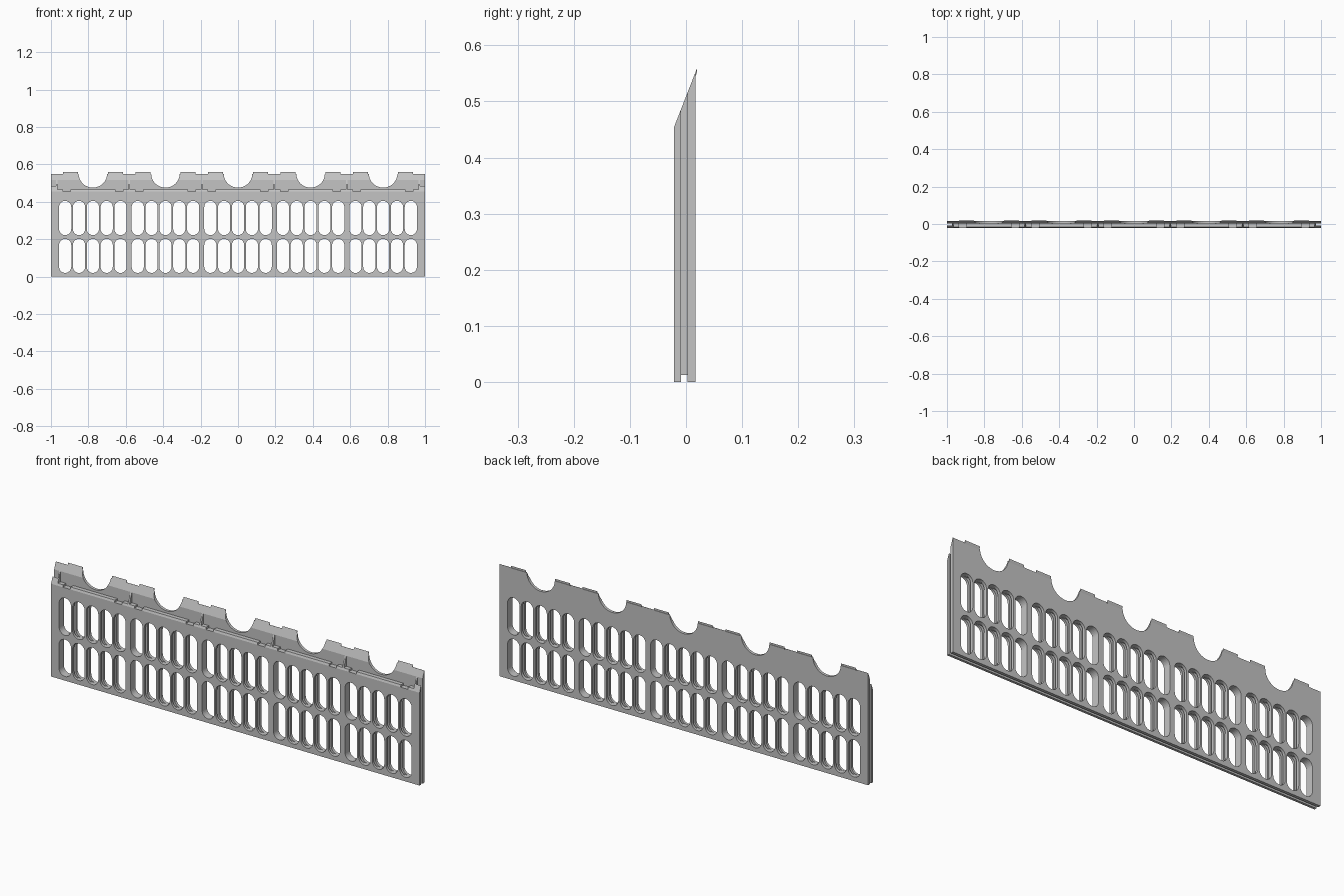
import bpy, bmesh, math
from mathutils import Vector

if "Cube" in bpy.data.objects:
    bpy.data.objects.remove(bpy.data.objects["Cube"])

PITCH = 0.388
CENTRES = [(i - 2) * PITCH for i in range(5)]
FLOOR, SLOPE = 0.465, 2.56

grey = bpy.data.materials.new("light_grey")
grey.diffuse_color = (0.55, 0.55, 0.55, 1)
grey.use_nodes = True
grey.node_tree.nodes["Principled BSDF"].inputs["Base Color"].default_value = grey.diffuse_color


def slot(cx, z0, z1, hw, r, n=8):
    """Rounded rectangle outline."""
    pts = []
    for k, (sx, z) in enumerate([(1, z1 - r), (-1, z1 - r), (-1, z0 + r), (1, z0 + r)]):
        for j in range(n + 1):
            a = math.pi / 2 * (k + j / n)
            p = (cx + sx * (hw - r) + r * math.cos(a), z + r * math.sin(a))
            if not pts or math.dist(p, pts[-1]) > 1e-4:
                pts.append(p)
    if math.dist(pts[0], pts[-1]) < 1e-4:
        pts.pop()
    return pts


def comb_outline(half, bottom):
    """Ribs standing between recessed seats, with two small notches per seat."""
    top = [(-half, 0.6)]
    for c in CENTRES:
        low = FLOOR - 0.01
        for dx, z in [(-.19, 0.6), (-.19, FLOOR), (-.16, FLOOR), (-.16, low), (-.12, low), (-.12, FLOOR),
                      (.12, FLOOR), (.12, low), (.16, low), (.16, FLOOR), (.19, FLOOR), (.19, 0.6)]:
            top.append((c + dx, z))
    return [(-half, bottom)] + top + [(half, 0.6), (half, bottom)]


def scallop_outline():
    """Tall rear sheet with a round scallop over each seat."""
    pts = [(-1, 0), (-1, 0.55)]
    for c in CENTRES:
        for j in range(25):
            a = math.pi + math.pi * j / 24
            pts.append((c + 0.076 * math.cos(a), 0.55 + 0.074 * math.sin(a)))
    return pts + [(1, 0.55), (1, 0)]


def layer(name, loops, y0, y1):
    """Sheet with holes in the xz plane, trimmed along the sloping top."""
    cu = bpy.data.curves.new(name, 'CURVE')
    cu.dimensions, cu.fill_mode, cu.extrude = '2D', 'BOTH', (y1 - y0) / 2
    for loop in loops:
        sp = cu.splines.new('POLY')
        sp.points.add(len(loop) - 1)
        for p, (x, z) in zip(sp.points, loop):
            p.co = (x, z, 0, 1)
        sp.use_cyclic_u = True
    tmp = bpy.data.objects.new(name + "_outline", cu)
    bpy.context.collection.objects.link(tmp)
    dg = bpy.context.evaluated_depsgraph_get()
    me = bpy.data.meshes.new_from_object(tmp.evaluated_get(dg))
    bpy.data.objects.remove(tmp)
    bm = bmesh.new()
    bm.from_mesh(me)
    for v in bm.verts:
        x, z, d = v.co
        v.co = (x, (y0 + y1) / 2 - d, z)
    bmesh.ops.remove_doubles(bm, verts=bm.verts, dist=1e-5)
    bmesh.ops.bisect_plane(bm, geom=bm.verts[:] + bm.edges[:] + bm.faces[:], dist=1e-6,
                           plane_co=Vector((0, -0.021, 0.455)),
                           plane_no=Vector((0, -SLOPE, 1)).normalized(), clear_outer=True)
    bmesh.ops.holes_fill(bm, edges=[e for e in bm.edges if e.is_boundary], sides=0)
    finish(name, bm, me)


def finish(name, bm, me):
    bmesh.ops.recalc_face_normals(bm, faces=bm.faces)
    bm.to_mesh(me)
    bm.free()
    me.materials.clear()
    me.materials.append(grey)
    for p in me.polygons:
        p.material_index = 0
        p.use_smooth = False
    ob = bpy.data.objects.new(name, me)
    bpy.context.collection.objects.link(ob)


# Window slots in the outer sheets, and wider pockets in the core
ROWS = [(0.02, 0.202), (0.222, 0.405)]
slots = [slot(c + k * 0.074, z0, z1, 0.0325, 0.0325)
         for c in CENTRES for k in range(-2, 3) for z0, z1 in ROWS]
pockets = [slot(c, z0, z1, 0.1805, 0.0325) for c in CENTRES for z0, z1 in ROWS]

layer("front_sheet", [comb_outline(1, 0)] + slots, -0.021, -0.009)
# Core stops short of the edges, leaving a groove at the ends and bottom
layer("core", [comb_outline(0.972, 0.012)] + pockets, -0.009, 0.003)
layer("rear_sheet", [scallop_outline()] + slots, 0.003, 0.017)

# Small hooked tabs along the top edge
bm = bmesh.new()
profile = [(0.0145, 0.546), (0.02, 0.56), (0.02, 0.553), (0.017, 0.545)]
for c in CENTRES:
    for s in (-1, 1):
        ends = [[bm.verts.new((c + s * dx, y, z)) for y, z in profile] for dx in (0.08, 0.16)]
        bm.faces.new(ends[0])
        bm.faces.new(ends[1][::-1])
        for i in range(4):
            j = (i + 1) % 4
            bm.faces.new((ends[0][i], ends[0][j], ends[1][j], ends[1][i]))
finish("top_tabs", bm, bpy.data.meshes.new("top_tabs"))
